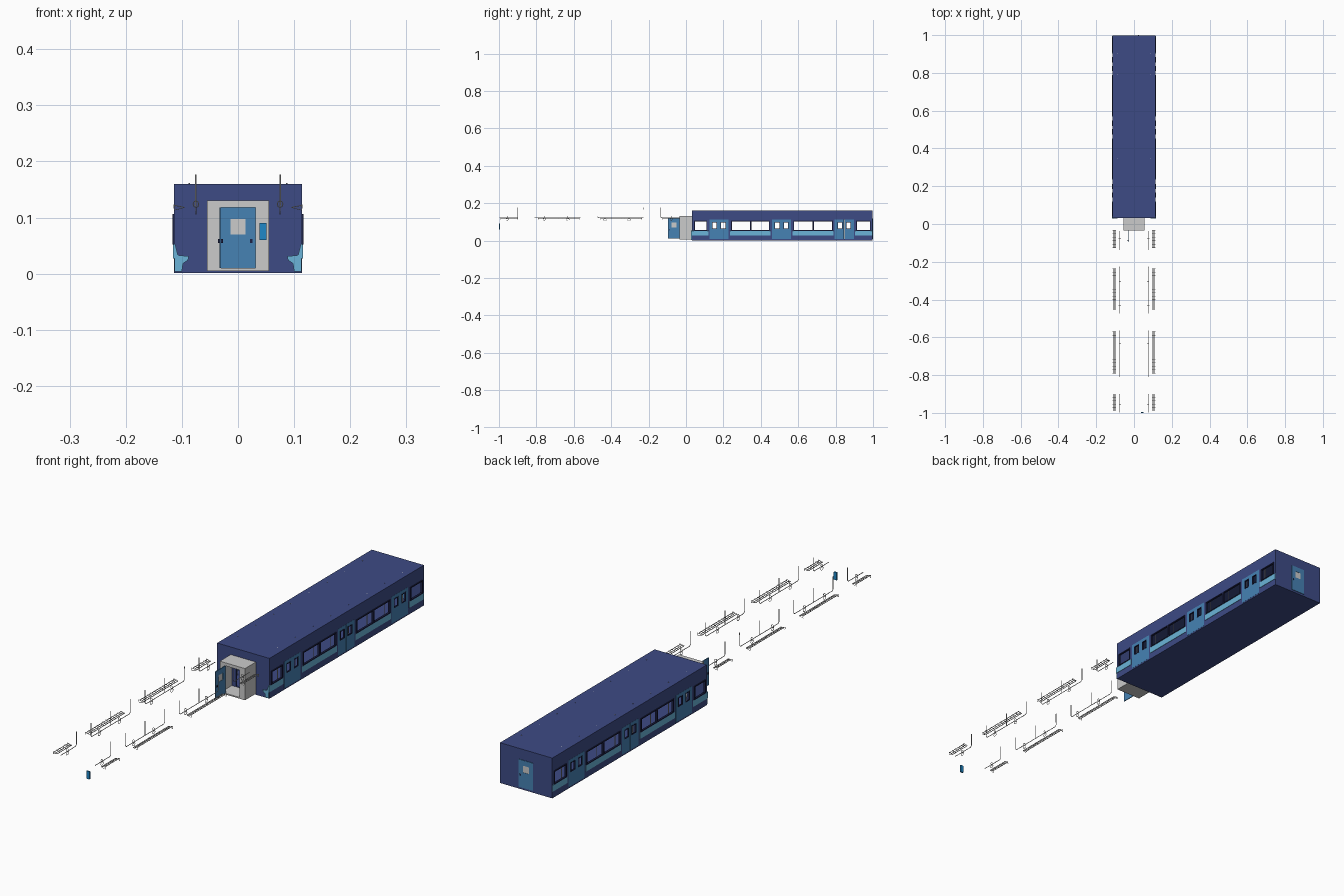
import bpy, bmesh, math
from mathutils import Matrix, Vector

if "Cube" in bpy.data.objects:
    bpy.data.objects.remove(bpy.data.objects["Cube"])


def material(name, r, g, b):
    m = bpy.data.materials.new(name)
    m.diffuse_color = (r, g, b, 1)
    m.use_nodes = True
    m.node_tree.nodes["Principled BSDF"].inputs["Base Color"].default_value = m.diffuse_color
    return m


NAVY = material("navy", 0.047, 0.07, 0.235)
DARK = material("dark_trim", 0.012, 0.015, 0.06)
STEEL = material("door_blue", 0.061, 0.223, 0.456)
LIGHT = material("seat_blue", 0.145, 0.456, 0.69)
BRIGHT = material("panel_blue", 0.014, 0.246, 0.578)


def finish(name, bm, mat=None):
    bmesh.ops.recalc_face_normals(bm, faces=bm.faces)
    me = bpy.data.meshes.new(name)
    bm.to_mesh(me)
    bm.free()
    ob = bpy.data.objects.new(name, me)
    bpy.context.collection.objects.link(ob)
    if mat:
        me.materials.append(mat)
    return ob


def boxes(name, spans, mat=None):
    """One object from (x0, x1, y0, y1, z0, z1) boxes."""
    bm = bmesh.new()
    for x0, x1, y0, y1, z0, z1 in spans:
        mid = Vector(((x0 + x1) / 2, (y0 + y1) / 2, (z0 + z1) / 2))
        size = (abs(x1 - x0), abs(y1 - y0), abs(z1 - z0))
        bmesh.ops.create_cube(bm, size=1, matrix=Matrix.Translation(mid) @ Matrix.Diagonal((*size, 1)))
    return finish(name, bm, mat)


def ring(name, axis, outer, hole, d0, d1, mat=None):
    """Rectangular plate with a hole; rects are (a0, a1, z0, z1), axis is the depth direction."""
    bm = bmesh.new()
    loops = []
    for a0, a1, z0, z1 in (outer, hole):
        for d in (d0, d1):
            pts = ((a0, z0), (a1, z0), (a1, z1), (a0, z1))
            loops.append([bm.verts.new((d, a, z) if axis == 'x' else (a, d, z)) for a, z in pts])
    for p, q in ((0, 1), (2, 3), (0, 2), (1, 3)):
        for i in range(4):
            j = (i + 1) % 4
            bm.faces.new((loops[p][i], loops[p][j], loops[q][j], loops[q][i]))
    return finish(name, bm, mat)


def tubes(name, paths, radius, mat=None):
    """Round bars following point paths, all in one object."""
    cu = bpy.data.curves.new(name, 'CURVE')
    cu.dimensions = '3D'
    cu.bevel_depth, cu.bevel_resolution, cu.use_fill_caps = radius, 1, True
    for path, closed in paths:
        sp = cu.splines.new('POLY')
        sp.points.add(len(path) - 1)
        for pt, co in zip(sp.points, path):
            pt.co = (*co, 1)
        sp.use_cyclic_u = closed
    ob = bpy.data.objects.new(name, cu)
    bpy.context.collection.objects.link(ob)
    bpy.ops.object.select_all(action='DESELECT')
    ob.select_set(True)
    bpy.context.view_layer.objects.active = ob
    bpy.ops.object.convert(target='MESH')
    bpy.ops.object.shade_smooth_by_angle()
    if mat:
        ob.data.materials.append(mat)


# Layout along the car
DOORS = [(0.125, 0.227), (0.46, 0.562), (0.795, 0.897)]
WINDOWS = [(0.043, 0.113), (0.241, 0.345), (0.345, 0.447), (0.574, 0.68), (0.68, 0.785), (0.91, 0.987)]
SEATS = [(0.028, 0.12), (0.235, 0.453), (0.569, 0.788), (0.903, 0.996)]
WZ0, WZ1 = 0.052, 0.106

# Hollow car shell with openings
body = boxes("car_body", [(-0.114, 0.114, 0.033, 0.997, 0.001, 0.16)], NAVY)
interior = boxes("interior_cutter", [(-0.11, 0.11, 0.038, 0.992, 0.005, 0.156)])
cuts = [(-0.2, 0.2, a + 0.002, b - 0.002, WZ0 + 0.002, WZ1 - 0.002) for a, b in WINDOWS]
cuts += [(-0.2, 0.2, a, b, 0.007, 0.112) for a, b in DOORS]
cuts += [(-0.031, 0.031, 0.02, 0.041, 0.01, 0.118)]
openings = boxes("opening_cutter", cuts)
for cutter in (interior, openings):
    mod = body.modifiers.new("cut", 'BOOLEAN')
    mod.operation, mod.solver, mod.object = 'DIFFERENCE', 'EXACT', cutter
bpy.context.view_layer.objects.active = body
for mod in list(body.modifiers):
    bpy.ops.object.modifier_apply(modifier=mod.name)
for cutter in (interior, openings):
    bpy.data.objects.remove(cutter)

# Seat cross-section: back, cushion, foot
SEAT = [(0.1155, 0.052), (0.112, 0.053), (0.107, 0.033), (0.088, 0.031), (0.089, 0.024),
        (0.098, 0.018), (0.1, 0.004), (0.113, 0.004), (0.113, 0.027), (0.1155, 0.027)]

for s in (-1, 1):
    # Window frames
    for a, b in WINDOWS:
        ring("window_frame", 'x', (a, b, WZ0, WZ1), (a + 0.004, b - 0.004, WZ0 + 0.004, WZ1 - 0.004),
             s * 0.109, s * 0.117, DARK)
    # Double sliding doors, each leaf with a small window
    for a, b in DOORS:
        m = (a + b) / 2
        for l, r, w in ((a, m - 0.0008, a + 0.016), (m + 0.0008, b, m + 0.011)):
            ring("side_door_leaf", 'x', (l, r, 0.007, 0.112), (w, w + 0.024, 0.064, 0.097),
                 s * 0.1105, s * 0.1145, STEEL)
            ring("door_window_frame", 'x', (w - 0.002, w + 0.026, 0.062, 0.099),
                 (w + 0.001, w + 0.023, 0.065, 0.096), s * 0.11, s * 0.1155, DARK)
    # Bench seats
    for a, b in SEATS:
        bm = bmesh.new()
        face = bm.faces.new([bm.verts.new((s * x, a, z)) for x, z in SEAT])
        out = bmesh.ops.extrude_face_region(bm, geom=[face])
        bmesh.ops.translate(bm, vec=(0, b - a, 0),
                            verts=[v for v in out["geom"] if isinstance(v, bmesh.types.BMVert)])
        finish("bench_seat", bm, LIGHT)

    # Grab poles from floor to roof
    tubes("grab_poles", [([(s * 0.087, y, 0.005), (s * 0.087, y, 0.1612)], False)
                         for y in (0.122, 0.233, 0.345, 0.455, 0.567, 0.68, 0.79, 0.901)], 0.0014)

    # Detached hand rails with bent posts
    X, Z, TOP = s * 0.075, 0.121, 0.177
    rails = []
    for a, b, ends in ((-0.998, -0.9, (0, 1)), (-0.81, -0.564, (1, 1)),
                       (-0.473, -0.227, (1, 1)), (-0.136, -0.036, (1, 0))):
        path = [(X, a, TOP), (X, a, Z + 0.006), (X, a + 0.006, Z)] if ends[0] else [(X, a, Z)]
        path += [(X, b - 0.006, Z), (X, b, Z + 0.006), (X, b, TOP)] if ends[1] else [(X, b, Z)]
        rails.append((path, False))
        if sum(ends) == 2:
            rails.append(([(X, (a + b) / 2, Z), (X, (a + b) / 2, TOP)], False))
    tubes("hand_rail", rails, 0.0013)

    # Hanging straps: a clip round the rail and a loop below it
    straps = []
    for y in (-0.955, -0.757, -0.632, -0.433, -0.305, -0.078):
        clip = [(X + 0.005 * math.cos(t * math.pi / 4), y, 0.124 + 0.006 * math.sin(t * math.pi / 4))
                for t in range(8)]
        loop = [(X, y + 0.008 * math.cos(t * math.pi / 4), 0.112 + 0.006 * math.sin(t * math.pi / 4))
                for t in range(8)]
        straps += [(clip, True), (loop, True)]
    tubes("hanging_strap", straps, 0.001)

    # Luggage racks: long bars, slats and wall brackets
    bars, slats = [], []
    for a, b in ((-0.99, -0.9), (-0.79, -0.57), (-0.455, -0.237), (-0.125, -0.033)):
        for x, z in ((0.096, 0.118), (0.103, 0.1195), (0.111, 0.121)):
            bars.append(([(s * x, a, z), (s * x, b, z)], False))
        n = round((b - a) / 0.018)
        for i in range(n + 1):
            y = a + (b - a) * i / n
            slats.append(([(s * 0.095, y, 0.118), (s * 0.114, y, 0.122)], False))
            if i in (0, n):
                slats.append(([(s * 0.096, y, 0.118), (s * 0.114, y, 0.113), (s * 0.114, y, 0.123)], False))
    tubes("rack_bars", bars, 0.0013)
    tubes("rack_slats", slats, 0.0008)

# Gangway tunnel and its front frame
ring("gangway_tunnel", 'y', (-0.055, 0.055, 0.005, 0.13), (-0.05, 0.05, 0.009, 0.126), -0.03, 0.034)
ring("gangway_front", 'y', (-0.055, 0.055, 0.005, 0.13), (-0.031, 0.031, 0.01, 0.118), -0.035, -0.03)

# Open front door, hinged at the left
ring("front_door", 'x', (-0.096, -0.035, 0.01, 0.118), (-0.078, -0.052, 0.07, 0.097), -0.033, -0.03, STEEL)
boxes("front_door_pane", [(-0.032, -0.031, -0.078, -0.052, 0.07, 0.097)])
boxes("front_door_handle", [(-0.036, -0.027, -0.091, -0.087, 0.055, 0.062)], DARK)

# Closed rear door
ring("rear_door", 'y', (-0.031, 0.031, 0.009, 0.118), (-0.013, 0.013, 0.07, 0.097), 0.99, 0.999, STEEL)
boxes("rear_door_pane", [(-0.013, 0.013, 0.991, 0.998, 0.07, 0.097)])
boxes("rear_door_handle", [(0.021, 0.026, 0.988, 1.0, 0.055, 0.062)], DARK)

# Detached wall panel
boxes("wall_panel", [(0.038, 0.051, -1.0, -0.994, 0.06, 0.09)], BRIGHT)
